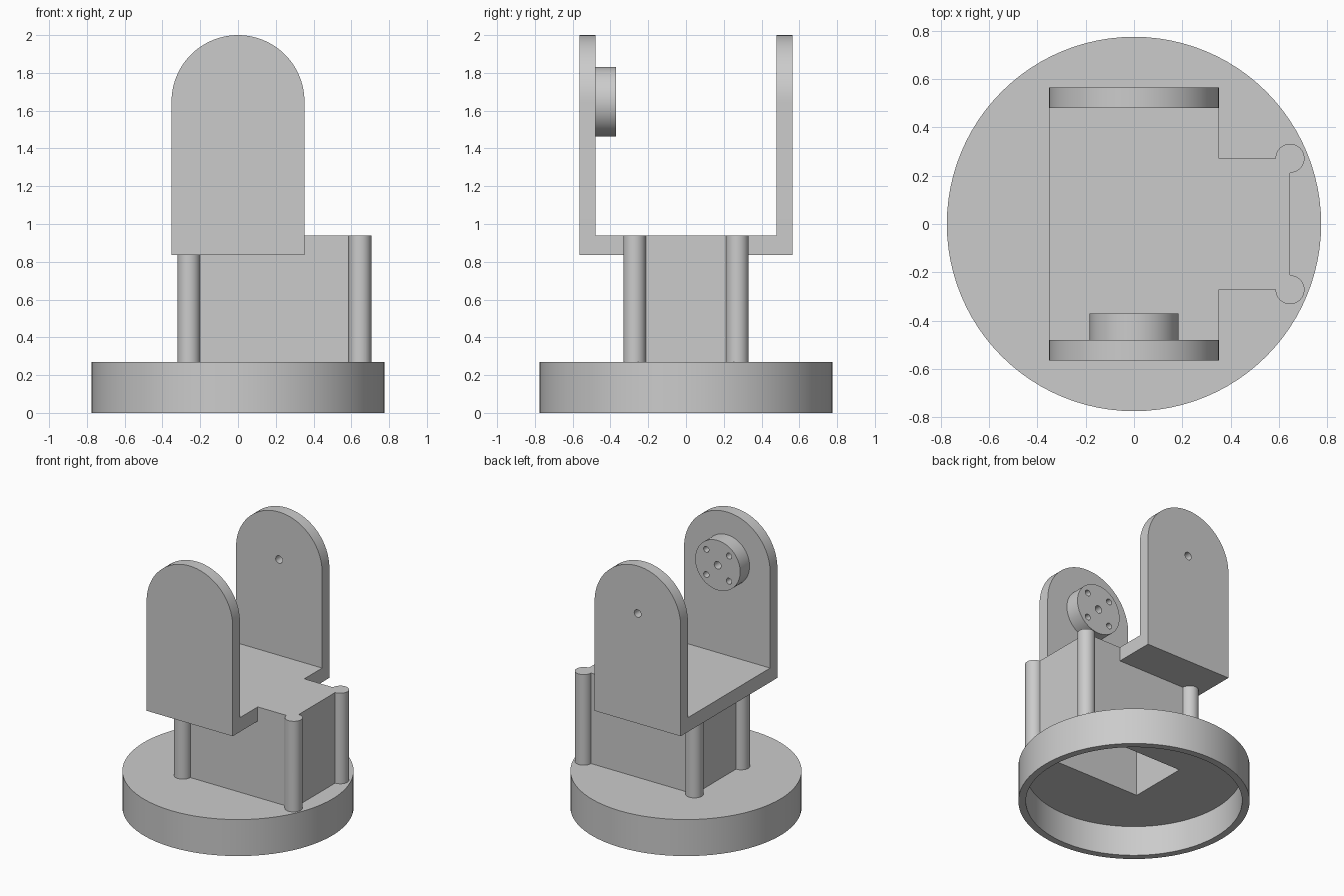
import bpy
import math
from mathutils import Vector

if "Cube" in bpy.data.objects:
    bpy.data.objects.remove(bpy.data.objects["Cube"])

grey = bpy.data.materials.new("plain grey")
grey.use_nodes = True
colour = (0.6, 0.6, 0.6, 1)
grey.diffuse_color = colour
grey.node_tree.nodes["Principled BSDF"].inputs["Base Color"].default_value = colour


def box(name, low, high):
    low, high = Vector(low), Vector(high)
    bpy.ops.mesh.primitive_cube_add(size=1, location=(low + high) / 2)
    ob = bpy.context.object
    ob.name = name
    ob.scale = high - low
    bpy.ops.object.transform_apply(location=True, rotation=True, scale=True)
    ob.data.materials.append(grey)
    return ob


def cylinder(name, start, end, radius, sides=48):
    start, end = Vector(start), Vector(end)
    axis = end - start
    bpy.ops.mesh.primitive_cylinder_add(vertices=sides, radius=radius,
                                        depth=axis.length, location=(start + end) / 2)
    ob = bpy.context.object
    ob.name = name
    ob.rotation_euler = axis.to_track_quat('Z', 'Y').to_euler()
    bpy.ops.object.transform_apply(location=True, rotation=True, scale=True)
    ob.data.materials.append(grey)
    return ob


def combine(target, other, operation):
    mod = target.modifiers.new("combine", 'BOOLEAN')
    mod.operation = operation
    mod.solver = 'EXACT'
    mod.object = other
    bpy.context.view_layer.objects.active = target
    bpy.ops.object.modifier_apply(modifier=mod.name)
    bpy.data.objects.remove(other)


def finish(ob):
    bpy.ops.object.select_all(action='DESELECT')
    ob.select_set(True)
    bpy.context.view_layer.objects.active = ob
    bpy.ops.object.shade_smooth_by_angle(angle=math.radians(30))


FLOOR, DECK, PIVOT = 0.835, 0.94, 1.648
HALF, INNER, OUTER = 0.352, 0.48, 0.565
LEFT, RIGHT, SIDE = -0.26, 0.646, 0.272
BASE_TOP = 0.27

# Round base, open underneath
base = cylinder("round_base", (0, 0, 0), (0, 0, BASE_TOP), 0.775, 96)
combine(base, cylinder("base_hollow", (0, 0, -0.1), (0, 0, 0.222), 0.725, 96), 'DIFFERENCE')

# Tower with a round post at each corner
tower = box("tower_and_bracket", (LEFT, -SIDE, 0.24), (RIGHT, SIDE, DECK))
for x in (LEFT, RIGHT):
    for y in (-SIDE, SIDE):
        post = cylinder("corner_post", (x, y, 0.24), (x, y, DECK), 0.06, 32)
        combine(tower, post, 'UNION')

# U-shaped bracket: floor and two round-topped arms
combine(tower, box("bracket_floor", (-HALF, -OUTER, FLOOR), (HALF, OUTER, DECK)), 'UNION')
for s in (-1, 1):
    near, far = sorted((s * INNER, s * OUTER))
    arm = box("arm", (-HALF, near, FLOOR), (HALF, far, PIVOT))
    combine(arm, cylinder("arm_top", (0, near, PIVOT), (0, far, PIVOT), HALF, 96), 'UNION')
    combine(tower, arm, 'UNION')

# Pivot hole through the back arm
combine(tower, cylinder("pivot_hole", (0, 0.4, PIVOT), (0, 0.7, PIVOT), 0.028, 24), 'DIFFERENCE')

# Rectangular shaft up through the base into the tower
for ob in (base, tower):
    shaft = box("shaft", (LEFT + 0.05, -0.222, 0.1), (RIGHT - 0.05, 0.222, FLOOR))
    combine(ob, shaft, 'DIFFERENCE')
combine(base, tower, 'UNION')
base.name = "base_tower_and_bracket"
finish(base)

# Round drive horn on the front arm with five blind holes
horn = cylinder("drive_horn", (0, -INNER, PIVOT), (0, -0.37, PIVOT), 0.184, 64)
holes = [(0, 0, 0.028)] + [(x, z, 0.022) for x in (-0.093, 0.093) for z in (-0.093, 0.093)]
for x, z, r in holes:
    hole = cylinder("screw_hole", (x, -0.46, PIVOT + z), (x, -0.3, PIVOT + z), r, 24)
    combine(horn, hole, 'DIFFERENCE')
finish(horn)
